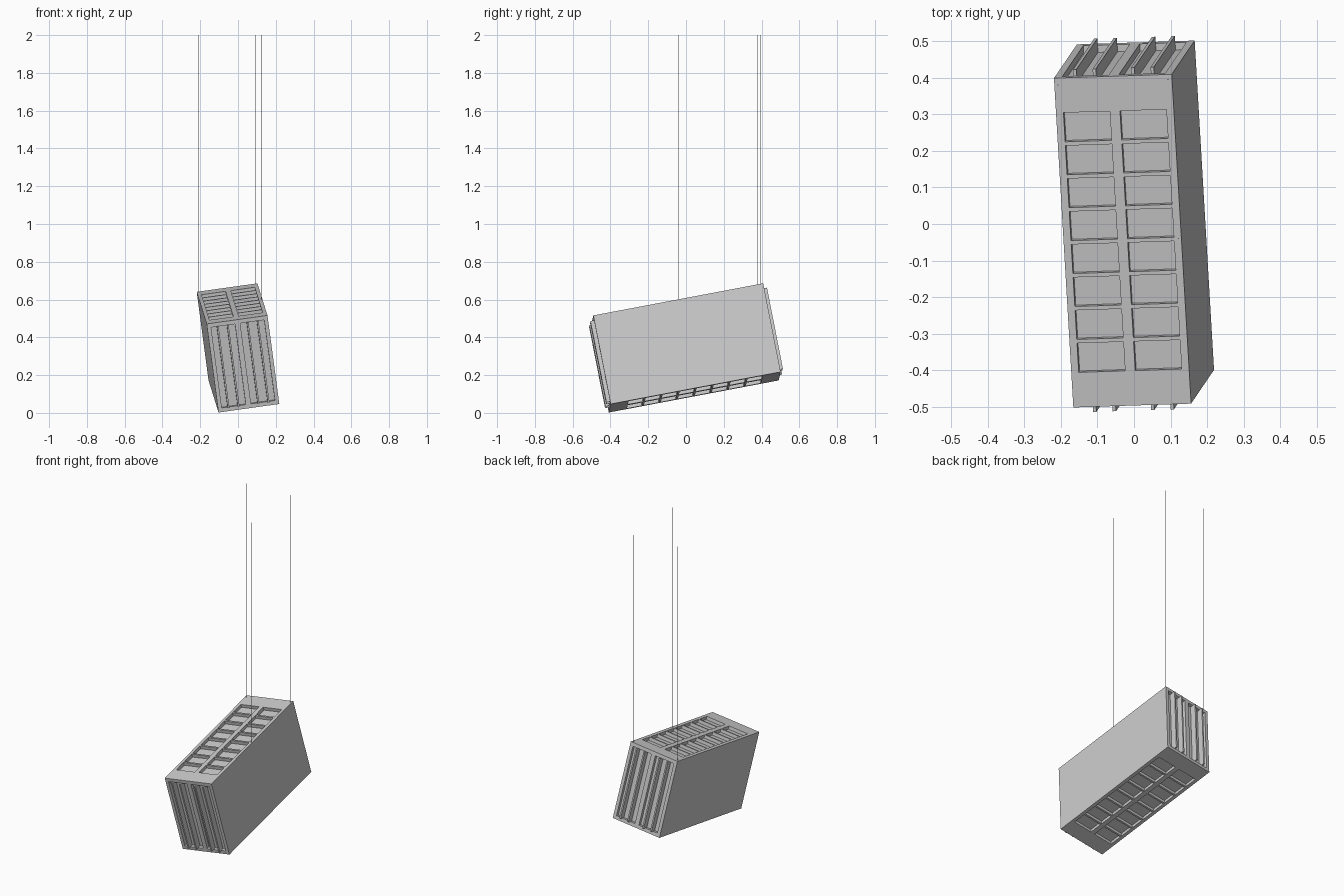
import bpy, bmesh
from mathutils import Vector, Matrix

if "Cube" in bpy.data.objects:
    bpy.data.objects.remove(bpy.data.objects["Cube"])

W, L, H = 0.325, 0.917, 0.482      # box size in its own axes
DEPTH = 0.02                       # recess depth

# tilted frame of the hanging box
v = Vector((-0.053, 0.90, 0.17)).normalized()
u = Vector((0.322, 0.010, 0.045))
u = (u - v * u.dot(v)).normalized()
n = u.cross(v)
TILT = Matrix.Translation((0, 0, 0.344)) @ Matrix((u, v, n)).transposed().to_4x4()


def boxes_object(name, boxes, matrix=TILT):
    """One object made of axis-aligned boxes (centre, size)."""
    bm = bmesh.new()
    for c, s in boxes:
        bmesh.ops.create_cube(bm, size=1, matrix=Matrix.Translation(c) @ Matrix.Diagonal((*s, 1)))
    me = bpy.data.meshes.new(name)
    bm.to_mesh(me)
    bm.free()
    ob = bpy.data.objects.new(name, me)
    ob.matrix_world = matrix
    bpy.context.collection.objects.link(ob)
    return ob


body = boxes_object("crate_body", [((0, 0, 0), (W, L, H))])

# recesses: 8 x 2 panels above and below, two tall panels on each end
cuts = []
for side in (-1, 1):
    for col in (-1, 1):
        for row in range(8):
            cuts.append(((col * 0.078, (row - 3.5) * 0.0917, side * H / 2),
                         (0.128, 0.081, 2 * DEPTH)))
        cuts.append(((col * 0.078, side * L / 2, 0), (0.128, 2 * DEPTH, H - 0.044)))
cutter = boxes_object("recess_cutter", cuts)
cutter.hide_render = True
mod = body.modifiers.new("recesses", 'BOOLEAN')
mod.operation = 'DIFFERENCE'
mod.solver = 'EXACT'
mod.object = cutter
bpy.context.view_layer.objects.active = body
bpy.ops.object.modifier_apply(modifier=mod.name)
bpy.data.objects.remove(cutter)

# upright ribs standing proud of both ends
ribs = [((x, s * (L / 2 - 0.001), 0), (0.009, 0.038, H - 0.04))
        for s in (-1, 1) for x in (-0.107, -0.053, 0.053, 0.107)]
boxes_object("end_ribs", ribs)

# three suspension wires from the top face up to z = 2
top = TILT @ Vector((0, 0, H / 2))
for i, (x, y) in enumerate([(-0.208, 0.38), (0.093, 0.395), (0.122, -0.04)]):
    z = top.z - (n.x * (x - top.x) + n.y * (y - top.y)) / n.z - 0.002
    bpy.ops.mesh.primitive_cylinder_add(vertices=8, radius=0.0015, depth=2 - z,
                                        location=(x, y, (2 + z) / 2))
    bpy.context.object.name = f"wire_{i + 1}"
